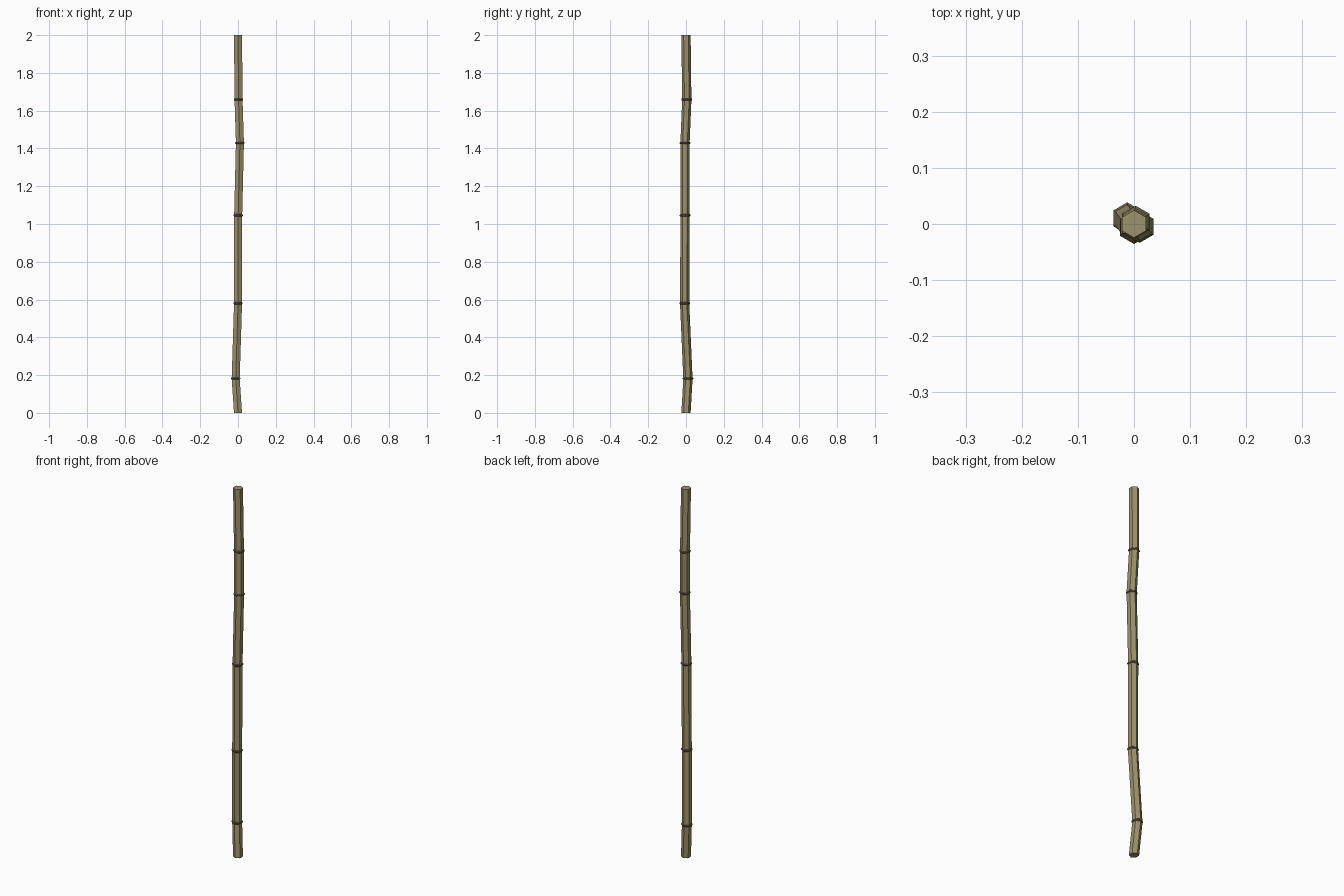
import bpy, bmesh
from math import sin, cos, tau

if "Cube" in bpy.data.objects:
    bpy.data.objects.remove(bpy.data.objects["Cube"])

def material(name, color):
    m = bpy.data.materials.new(name)
    m.diffuse_color = (*color, 1)
    m.use_nodes = True
    m.node_tree.nodes["Principled BSDF"].inputs["Base Color"].default_value = m.diffuse_color
    return m

cane = material("cane", (0.33, 0.29, 0.15))
joint = material("joint", (0.15, 0.115, 0.05))

R, RING, H = 0.0245, 0.0285, 0.006   # cane radius, joint radius, joint half height
# slightly wandering joint centres (x, y, z)
joints = [(-0.012, 0.01, 0.182), (0, -0.007, 0.58), (0.001, -0.005, 1.046),
          (0.01, -0.005, 1.429), (0.003, 0.004, 1.659)]

# stations along the cane: x, y, z, radius, material of the band above
stations = [(0, 0, 0, R, 0)]
for x, y, z in joints:
    stations += [(x, y, z - H, R, 1), (x, y, z - H * 0.4, RING, 1),
                 (x, y, z + H * 0.4, RING, 1), (x, y, z + H, R, 0)]
stations.append((0, 0, 2, R, 0))

# hexagonal stalk with flared joints, corners facing +y and -y
bm = bmesh.new()
loops = [[bm.verts.new((x + r * sin(tau * i / 6), y + r * cos(tau * i / 6), z))
          for i in range(6)] for x, y, z, r, _ in stations]
for (a, b), s in zip(zip(loops, loops[1:]), stations):
    for i in range(6):
        j = (i + 1) % 6
        bm.faces.new((a[i], a[j], b[j], b[i])).material_index = s[4]
bm.faces.new(loops[0])
bm.faces.new(loops[-1])
bmesh.ops.recalc_face_normals(bm, faces=bm.faces)
mesh = bpy.data.meshes.new("bamboo_stalk")
bm.to_mesh(mesh)
bm.free()
mesh.materials.append(cane)
mesh.materials.append(joint)
bpy.context.collection.objects.link(bpy.data.objects.new("bamboo_stalk", mesh))
